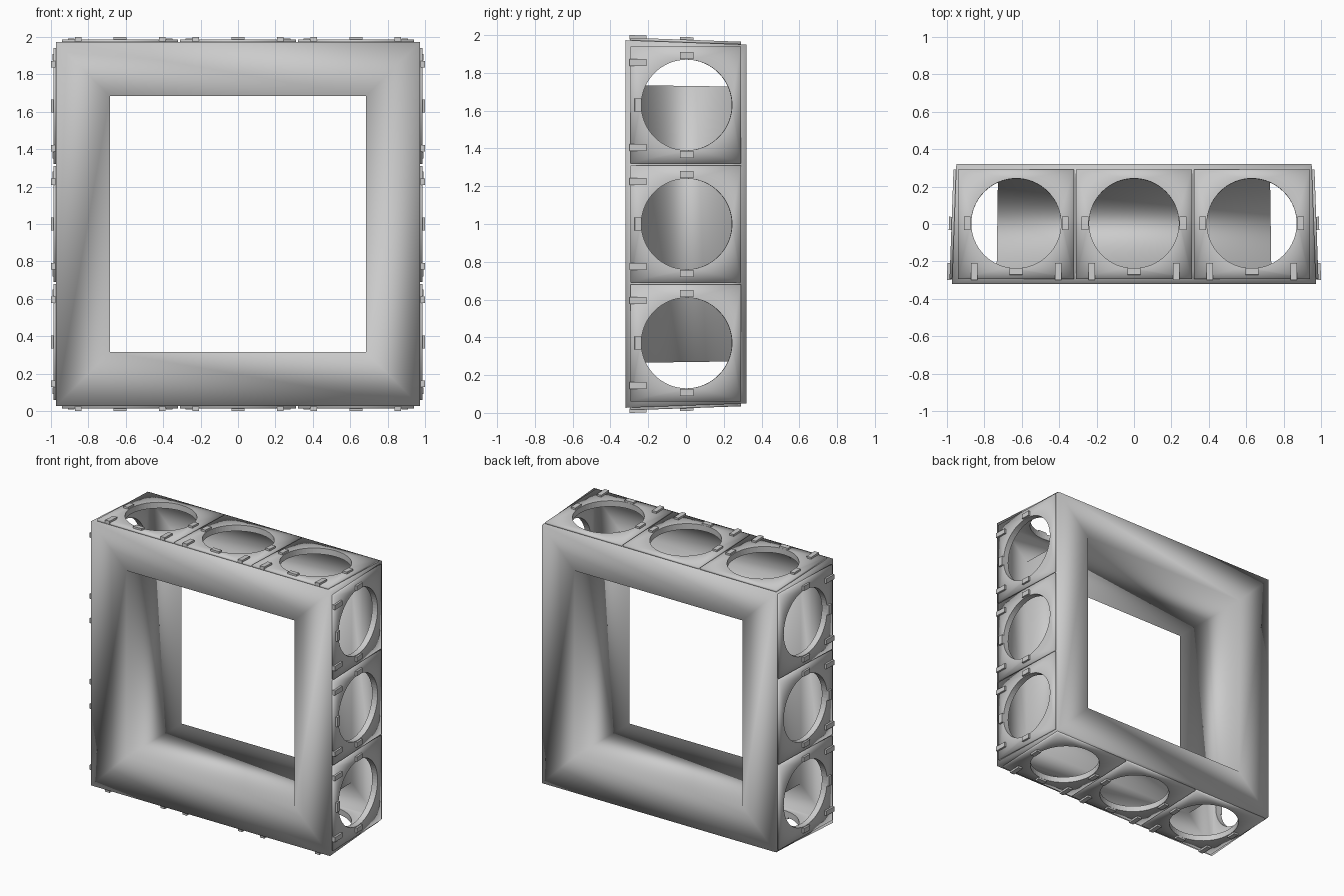
import bpy, bmesh, math
from mathutils import Matrix, Vector

if "Cube" in bpy.data.objects:
    bpy.data.objects.remove(bpy.data.objects["Cube"])

SLOPE = -math.atan(0.023 / 0.64)      # outer walls lean inward towards the back
MID = 0.9615                          # outer wall distance from centre at y = 0
PITCH = 0.63
CENTRE = Matrix.Translation((0, 0, 1))
SIDES = [Matrix.Rotation(k * math.pi / 2, 4, 'Y') for k in range(4)]
TILT = Matrix.Translation((0, 0, MID)) @ Matrix.Rotation(SLOPE, 4, 'X')


def make_object(name, bm):
    bmesh.ops.recalc_face_normals(bm, faces=bm.faces)
    me = bpy.data.meshes.new(name)
    bm.to_mesh(me)
    bm.free()
    ob = bpy.data.objects.new(name, me)
    bpy.context.collection.objects.link(ob)
    return ob


def add_box(bm, lo, hi, mat):
    lo, hi = Vector(lo), Vector(hi)
    m = mat @ Matrix.Translation((lo + hi) / 2) @ Matrix.Diagonal((*(hi - lo), 1))
    bmesh.ops.create_cube(bm, size=1, matrix=m)


def square_ring(profile):
    # sweep a (half size, y) profile around a square
    bm = bmesh.new()
    rings = [[bm.verts.new((sx * h, y, 1 + sz * h)) for h, y in profile]
             for sx, sz in ((1, 1), (-1, 1), (-1, -1), (1, -1))]
    n = len(profile)
    for i in range(4):
        a, b = rings[i], rings[(i + 1) % 4]
        for j in range(n):
            bm.faces.new((a[j], a[(j + 1) % n], b[(j + 1) % n], b[j]))
    return bm


def cut(ob, cutter):
    mod = ob.modifiers.new("cut", 'BOOLEAN')
    mod.operation = 'DIFFERENCE'
    mod.solver = 'EXACT'
    mod.object = cutter
    cutter.hide_render = True
    cutter.hide_set(True)


def smooth(ob):
    for p in ob.data.polygons:
        p.use_smooth = True


# hollow square frame
frame = make_object("frame", square_ring(
    [(0.973, -0.32), (0.95, 0.32), (0.685, 0.32), (0.685, -0.32)]))
smooth(frame)
cavity = make_object("cavity_cutter", square_ring(
    [(0.942, -0.285), (0.922, 0.285), (0.727, 0.285), (0.735, -0.285)]))
smooth(cavity)
cut(frame, cavity)

# round openings, three per side
bm = bmesh.new()
for side in SIDES:
    for i in (-1, 0, 1):
        m = CENTRE @ side @ TILT @ Matrix.Translation((i * PITCH, 0.003, 0))
        bmesh.ops.create_cone(bm, cap_ends=True, segments=64, radius1=0.24,
                              radius2=0.24, depth=0.16, matrix=m)
holes = make_object("hole_cutter", bm)
cut(frame, holes)

# mounting plates and their clips on every side
for s, side in enumerate(SIDES):
    plates, clips = bmesh.new(), bmesh.new()
    for i in (-1, 0, 1):
        m = CENTRE @ side @ TILT @ Matrix.Translation((i * PITCH, 0, 0))
        add_box(plates, (-0.31, -0.295, -0.004), (0.31, 0.292, 0.014), m)
        for x, y, w, d in ((-0.225, -0.255, 0.035, 0.09), (0.225, -0.255, 0.035, 0.09),
                           (0, -0.255, 0.07, 0.035),
                           (-0.262, 0.003, 0.035, 0.07), (0.262, 0.003, 0.035, 0.07)):
            add_box(clips, (x - w / 2, y - d / 2, 0.004),
                    (x + w / 2, y + d / 2, 0.028), m)
    plate = make_object(f"mounting_plates_{s + 1}", plates)
    smooth(plate)
    cut(plate, holes)
    make_object(f"clips_{s + 1}", clips)
